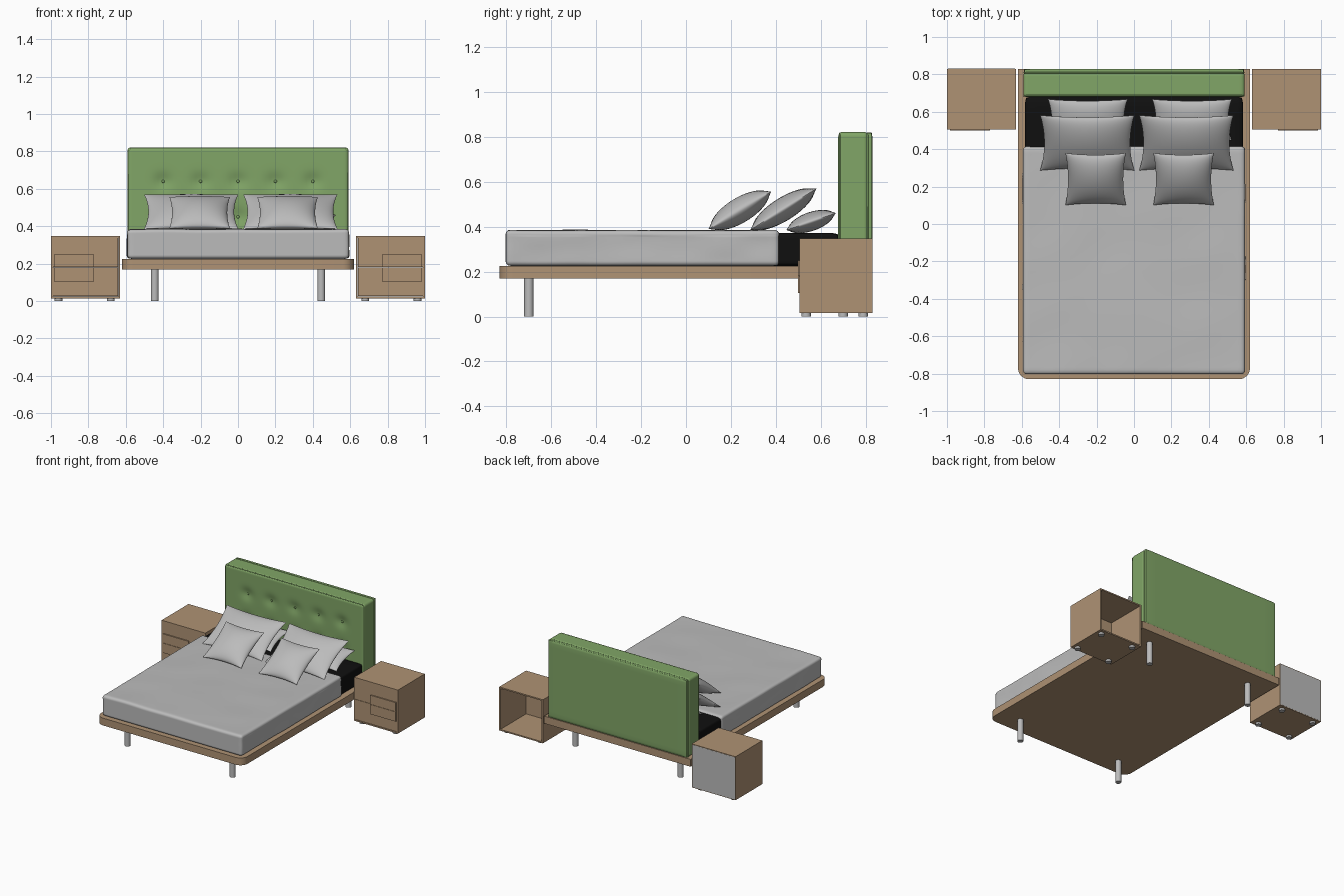
import bpy, bmesh, math
from mathutils import Vector, Matrix, noise

if "Cube" in bpy.data.objects:
    bpy.data.objects.remove(bpy.data.objects["Cube"])


def material(name, rgb):
    m = bpy.data.materials.new(name)
    m.diffuse_color = (*rgb, 1)
    m.use_nodes = True
    m.node_tree.nodes["Principled BSDF"].inputs["Base Color"].default_value = m.diffuse_color
    return m


WOOD = material("light_wood", (0.43, 0.29, 0.175))
GREEN = material("green_fabric", (0.22, 0.38, 0.135))
GREY = material("grey", (0.5, 0.5, 0.5))
BLACK = material("black_mattress", (0.005, 0.005, 0.005))


def finish(name, bm, mat, smooth=False):
    bmesh.ops.recalc_face_normals(bm, faces=bm.faces)
    me = bpy.data.meshes.new(name)
    bm.to_mesh(me)
    bm.free()
    me.materials.append(mat)
    ob = bpy.data.objects.new(name, me)
    bpy.context.collection.objects.link(ob)
    if smooth:
        bpy.ops.object.select_all(action='DESELECT')
        ob.select_set(True)
        bpy.context.view_layer.objects.active = ob
        bpy.ops.object.shade_smooth_by_angle(angle=math.radians(40))
    return ob


def add_box(bm, lo, hi):
    lo, hi = Vector(lo), Vector(hi)
    mat = Matrix.Translation((lo + hi) / 2) @ Matrix.Diagonal((*(hi - lo), 1))
    bmesh.ops.create_cube(bm, size=1, matrix=mat)


def box(name, lo, hi, mat):
    bm = bmesh.new()
    add_box(bm, lo, hi)
    return finish(name, bm, mat)


def cylinder(name, x, y, z0, z1, r, mat):
    bm = bmesh.new()
    bmesh.ops.create_cone(bm, cap_ends=True, segments=24, radius1=r, radius2=r,
                          depth=z1 - z0, matrix=Matrix.Translation((x, y, (z0 + z1) / 2)))
    return finish(name, bm, mat, True)


def soft_box(name, lo, hi, r, cuts, mat, shape=None):
    """Rounded box on a dense grid, with an optional shaping function."""
    lo, hi = Vector(lo), Vector(hi)
    mid, half = (lo + hi) / 2, (hi - lo) / 2
    bm = bmesh.new()
    bmesh.ops.create_cube(bm, size=2)
    bmesh.ops.subdivide_edges(bm, edges=bm.edges[:], cuts=cuts, use_grid_fill=True)
    for v in bm.verts:
        p = Vector([(0.3 * c + 0.7 * math.sin(c * math.pi / 2)) * h for c, h in zip(v.co, half)])
        core = Vector([max(r - h, min(h - r, c)) for c, h in zip(p, half)])
        p = mid + core + (p - core).normalized() * r
        v.co = shape(p) if shape else p
    return finish(name, bm, mat, True)


# Platform with rounded front corners
bm = bmesh.new()
outline = [(0.62, 0.83), (-0.62, 0.83)]
for cx, start in ((-0.56, 180), (0.56, 270)):
    for i in range(9):
        a = math.radians(start + i * 11.25)
        outline.append((cx + 0.06 * math.cos(a), -0.77 + 0.06 * math.sin(a)))
face = bm.faces.new([bm.verts.new((x, y, 0.17)) for x, y in outline])
ext = bmesh.ops.extrude_face_region(bm, geom=[face])
bmesh.ops.translate(bm, vec=(0, 0, 0.056),
                    verts=[g for g in ext['geom'] if isinstance(g, bmesh.types.BMVert)])
finish("platform", bm, WOOD, True)

# Legs
for x in (-0.445, 0.445):
    for y in (-0.70, 0.70):
        cylinder("bed_leg", x, y, 0, 0.17, 0.021, GREY)

# Mattress and the cover over it
soft_box("mattress", (-0.583, -0.785, 0.226), (0.583, 0.68, 0.373), 0.02, 16, BLACK)


def wrinkle(p):
    if p.z > 0.25:
        p.z += 0.004 * noise.noise(Vector((p.x * 3 + p.y, p.y * 4 - p.x * 2, 0)))
    if abs(p.x) > 0.57 and p.z < 0.36:
        p.x += 0.004 * noise.noise(Vector((p.x, p.y * 6, p.z * 12)))
    return p


soft_box("bed_cover", (-0.593, -0.803, 0.226), (0.593, 0.415, 0.384), 0.02, 40, GREY, wrinkle)

# Tufted headboard: cushion, buttons, piping and back panel
BUTTONS = [(x * 0.2, z) for x in range(-2, 3) for z in (0.45, 0.64)]


def tuft(p):
    if p.y < 0.71:
        for bx, bz in BUTTONS:
            d2 = (p.x - bx) ** 2 + (p.z - bz) ** 2
            p.y += 0.015 * math.exp(-d2 / (2 * 0.03 ** 2))
    return p


soft_box("headboard_cushion", (-0.592, 0.678, 0.226), (0.592, 0.812, 0.822), 0.02, 60, GREEN, tuft)
soft_box("headboard_back", (-0.588, 0.806, 0.226), (0.588, 0.83, 0.82), 0.008, 12, GREEN)
bm = bmesh.new()
for bx, bz in BUTTONS:
    bmesh.ops.create_uvsphere(bm, u_segments=12, v_segments=8, radius=0.008, matrix=Matrix.Translation(
        (bx, 0.691, bz)) @ Matrix.Diagonal((1, 0.5, 1, 1)))
finish("headboard_buttons", bm, GREEN, True)
for y in (0.686, 0.809):
    cu = bpy.data.curves.new("headboard_piping", 'CURVE')
    cu.dimensions = '3D'
    cu.bevel_depth = 0.004
    cu.bevel_resolution = 2
    sp = cu.splines.new('POLY')
    pts = [(-0.587, 0.23), (-0.587, 0.805), (-0.575, 0.817), (0.575, 0.817), (0.587, 0.805), (0.587, 0.23)]
    sp.points.add(len(pts) - 1)
    for q, (x, z) in zip(sp.points, pts):
        q.co = (x, y, z, 1)
    cu.materials.append(GREEN)
    bpy.context.collection.objects.link(bpy.data.objects.new("headboard_piping", cu))


# Pillows: pinched corners, curved-in sides, tilted against the headboard
def pillow(name, centre, a, b, t, tilt, pinch=0.09, n=28):
    bm = bmesh.new()
    m = Matrix.Translation(centre) @ Matrix.Rotation(math.radians(tilt), 4, 'X')
    for side in (1, -1):
        g = bmesh.ops.create_grid(bm, x_segments=n, y_segments=n, size=1)
        for vert in g['verts']:
            u, v = (math.sin(c * math.pi / 2) for c in vert.co[:2])
            h = max(0, (1 - u * u) * (1 - v * v)) ** 0.55
            vert.co = m @ Vector((a * u * (1 - pinch * (1 - v * v)),
                                  b * v * (1 - pinch * (1 - u * u)), side * t * h))
    bmesh.ops.remove_doubles(bm, verts=bm.verts, dist=0.00005)
    finish(name, bm, GREY, True)


for x in (-0.247, 0.31):
    pillow("back_pillow", (x, 0.557, 0.423), 0.213, 0.117, 0.042, 19)
for x in (-0.25, 0.28):
    pillow("middle_pillow", (x, 0.434, 0.478), 0.252, 0.174, 0.052, 32)
for x in (-0.205, 0.265):
    pillow("front_pillow", (x, 0.24, 0.473), 0.162, 0.163, 0.056, 31)


# Nightstands
def span(s, x0, x1):
    return sorted((s * x0, s * x1))


for s in (-1, 1):
    bm = bmesh.new()
    for x0, x1, z0, z1 in ((0.63, 1, 0.338, 0.348), (0.63, 1, 0.015, 0.025),
                           (0.63, 0.64, 0.025, 0.338), (0.99, 1, 0.025, 0.338)):
        l, r = span(s, x0, x1)
        add_box(bm, (l, 0.505, z0), (r, 0.83, z1))
    finish("nightstand_shell", bm, WOOD)
    l, r = span(s, 0.641, 0.989)
    for z0, z1 in ((0.026, 0.179), (0.181, 0.337)):
        box("drawer_front", (l, 0.508, z0), (r, 0.52, z1), WOOD)
    l, r = span(s, 0.77, 0.985)
    for z0, z1 in ((0.105, 0.179), (0.181, 0.25)):
        box("drawer_pull", (l, 0.499, z0), (r, 0.509, z1), WOOD)
    for x in (0.68, 0.96):
        for y in (0.535, 0.79):
            cylinder("nightstand_foot", s * x, y, 0, 0.016, 0.021, GREY)
# Only the left nightstand has a closed back
box("nightstand_back", (-0.995, 0.824, 0.02), (-0.635, 0.831, 0.343), GREY)
